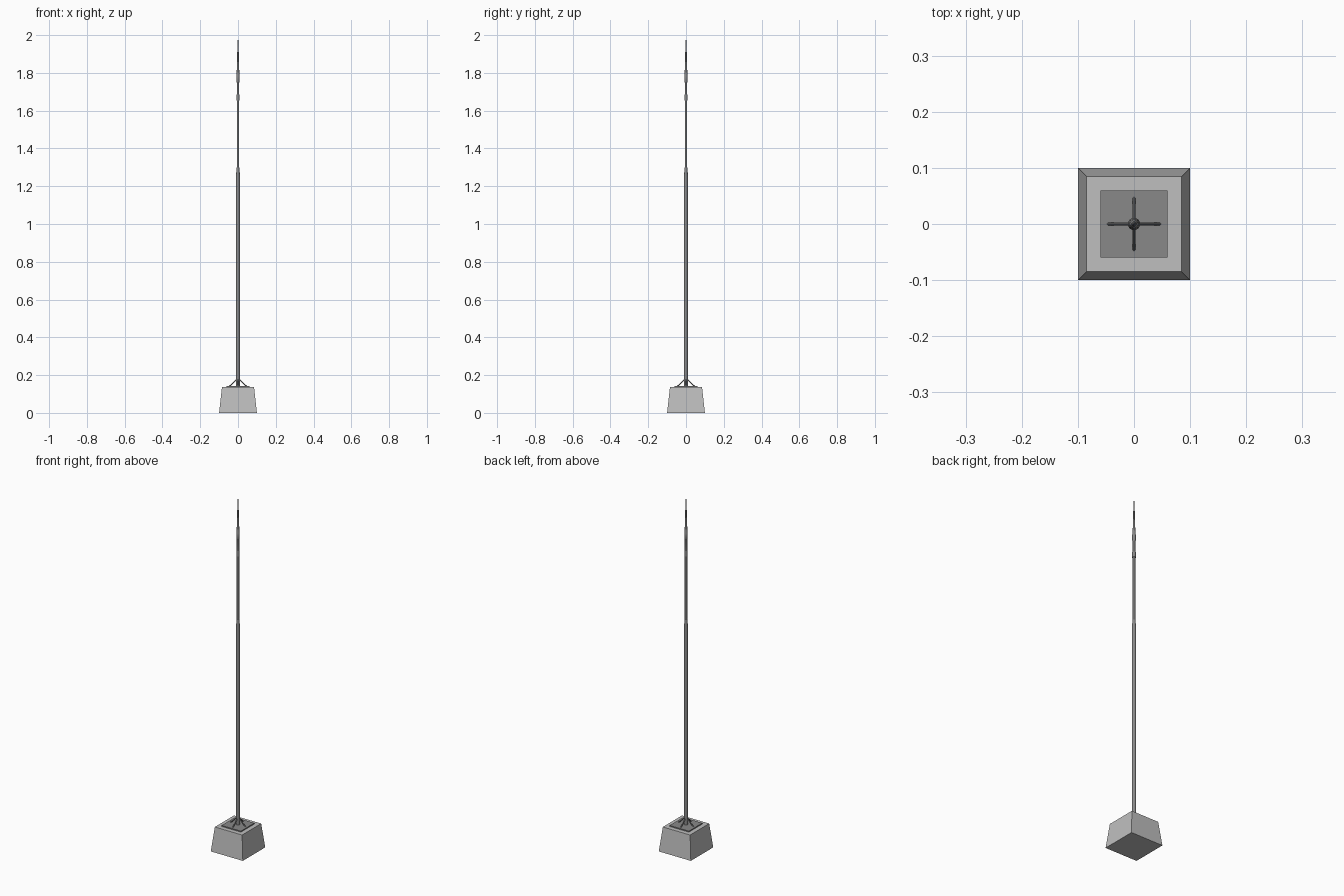
import bpy, bmesh, math
from mathutils import Vector

if "Cube" in bpy.data.objects:
    bpy.data.objects.remove(bpy.data.objects["Cube"])


def material(name, rgb):
    m = bpy.data.materials.new(name)
    m.diffuse_color = (*rgb, 1)
    m.use_nodes = True
    m.node_tree.nodes["Principled BSDF"].inputs["Base Color"].default_value = m.diffuse_color
    return m


concrete = material("concrete_grey", (0.52, 0.52, 0.52))
steel = material("steel_grey", (0.25, 0.25, 0.25))


def finish(name, bm, mat, smooth=False):
    bmesh.ops.recalc_face_normals(bm, faces=bm.faces)
    me = bpy.data.meshes.new(name)
    bm.to_mesh(me)
    bm.free()
    me.materials.append(mat)
    ob = bpy.data.objects.new(name, me)
    bpy.context.collection.objects.link(ob)
    if smooth:
        bpy.context.view_layer.objects.active = ob
        ob.select_set(True)
        bpy.ops.object.shade_smooth_by_angle(angle=math.radians(40))
        ob.select_set(False)
    return ob


def square_block(name, half_low, half_high, z0, z1, mat):
    bm = bmesh.new()
    bmesh.ops.create_cube(bm, size=2)
    for v in bm.verts:
        h, z = (half_high, z1) if v.co.z > 0 else (half_low, z0)
        v.co = (v.co.x * h, v.co.y * h, z)
    return finish(name, bm, mat)


def lathe(name, profile, mat, sides=16):
    """Closed turned shape from (radius, z) points."""
    bm = bmesh.new()
    rings = [[bm.verts.new((r * math.cos(a), r * math.sin(a), z))
              for a in (math.tau * i / sides for i in range(sides))]
             for r, z in profile]
    for low, high in zip(rings, rings[1:]):
        for i in range(sides):
            j = (i + 1) % sides
            bm.faces.new((low[i], low[j], high[j], high[i]))
    bm.faces.new(rings[0])
    bm.faces.new(rings[-1])
    return finish(name, bm, mat, True)


def rod(name, a, b, radius, mat, sides=8):
    a, b = Vector(a), Vector(b)
    bm = bmesh.new()
    bmesh.ops.create_cone(bm, cap_ends=True, segments=sides, radius1=radius,
                          radius2=radius, depth=(b - a).length)
    turn = (b - a).to_track_quat('Z', 'Y')
    for v in bm.verts:
        v.co = turn @ v.co + (a + b) / 2
    return finish(name, bm, mat, True)


# Footing and mounting plate
square_block("concrete_base", 0.1, 0.085, 0, 0.136, concrete)
square_block("mounting_plate", 0.06, 0.06, 0.134, 0.142, steel)

# Four diagonal braces
for i in range(4):
    a = i * math.pi / 2
    c, s = math.cos(a), math.sin(a)
    rod(f"brace_{i + 1}", (0.046 * c, 0.046 * s, 0.14),
        (0.006 * c, 0.006 * s, 0.178), 0.003, steel)

# Mast, stepping in to a thinner upper tube
lathe("lower_mast", [(0.011, 0.14), (0.011, 1.25), (0.007, 1.30)], steel)
lathe("upper_mast", [(0.0065, 1.29), (0.0065, 1.67)], steel)

# Collar, swelling and pointed tip
lathe("collar", [(0.009, 1.655), (0.009, 1.685)], steel)
lathe("rod_holder", [(0.0065, 1.68), (0.0065, 1.75), (0.009, 1.755),
                     (0.009, 1.785), (0.0075, 1.79), (0.005, 1.86)], steel)
lathe("air_terminal", [(0.0055, 1.85), (0.0035, 1.93), (0.002, 1.94),
                       (0.0008, 2.0)], steel)
